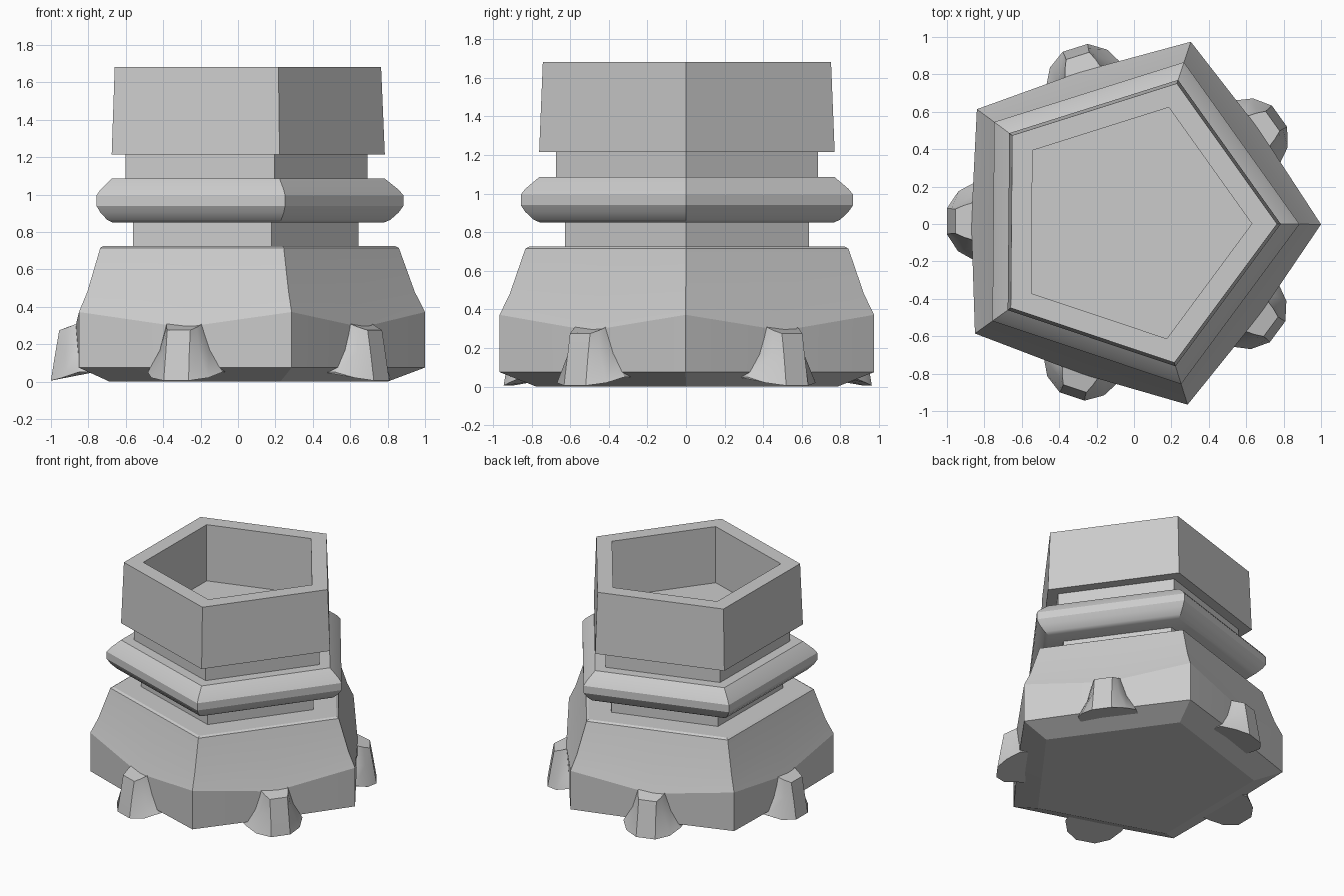
import bpy, bmesh, math
from mathutils import Vector

if "Cube" in bpy.data.objects:
    bpy.data.objects.remove(bpy.data.objects["Cube"])

CX, CY, ROT = -0.02, 0.007, math.radians(-0.5)
APO = math.cos(math.pi / 5)


def place(u, v, a, z):
    """Point u outward and v sideways from the axis, turned to angle a."""
    return Vector((CX + u * math.cos(a) - v * math.sin(a),
                   CY + u * math.sin(a) + v * math.cos(a), z))


def loft(name, rings, smooth=30):
    """Skin a stack of closed rings and cap both ends."""
    bm = bmesh.new()
    rows = [[bm.verts.new(p) for p in ring] for ring in rings]
    n = len(rows[0])
    for a, b in zip(rows, rows[1:]):
        for i in range(n):
            j = (i + 1) % n
            bm.faces.new((a[i], a[j], b[j], b[i]))
    bm.faces.new(rows[0][::-1])
    bm.faces.new(rows[-1])
    bmesh.ops.recalc_face_normals(bm, faces=bm.faces[:])
    me = bpy.data.meshes.new(name)
    bm.to_mesh(me)
    bm.free()
    ob = bpy.data.objects.new(name, me)
    bpy.context.collection.objects.link(ob)
    bpy.ops.object.select_all(action='DESELECT')
    ob.select_set(True)
    bpy.context.view_layer.objects.active = ob
    bpy.ops.object.shade_smooth_by_angle(angle=math.radians(smooth))
    return ob


def pentagon(r, z):
    return [place(r, 0, ROT + i * math.tau / 5, z) for i in range(5)]


def pentagon_mid(r, z, mid_r=None, mid_z=None):
    """Pentagon with an extra, movable point in the middle of each side."""
    pts = []
    for i in range(5):
        a = ROT + i * math.tau / 5
        pts.append(place(r, 0, a, z))
        pts.append(place(mid_r or r * APO, 0, a + math.pi / 5, mid_z or z))
    return pts


# Flared base, its upper band edge dipping toward each foot
loft("base", [pentagon_mid(*row) for row in (
    (0.82, 0.0), (1.02, 0.075, 0.835), (1.02, 0.372, 0.85, 0.29),
    (0.965, 0.48), (0.88, 0.715), (0.86, 0.725))], 10)

# Recessed necks
loft("lower_neck", [pentagon(0.665, 0.70), pentagon(0.665, 0.88)])
loft("upper_neck", [pentagon(0.713, 1.06), pentagon(0.713, 1.235)])

# Rounded collar
loft("collar_ring", [pentagon(r, z) for r, z in (
    (0.80, 0.85), (0.835, 0.865), (0.88, 0.905), (0.905, 0.94),
    (0.905, 0.995), (0.88, 1.025), (0.805, 1.085))])

# Hollow pentagonal cup
loft("cup", [pentagon(r, z) for r, z in (
    (0.805, 1.215), (0.785, 1.683), (0.65, 1.683), (0.65, 1.25))])

# Flared feet in the middle of each side: (outward, sideways, height)
foot_low = ((0.98, 0.07, 0.005), (0.92, 0.16, 0.02), (0.83, 0.21, 0.05), (0.75, 0.21, 0.05))
foot_mid = ((0.955, 0.066, 0.16), (0.90, 0.105, 0.16), (0.835, 0.14, 0.17), (0.75, 0.14, 0.17))
foot_top = ((0.935, 0.065, 0.275), (0.89, 0.085, 0.29), (0.84, 0.10, 0.31), (0.75, 0.10, 0.32))
for k in range(5):
    ang = ROT + math.pi / 5 + k * math.tau / 5
    rings = [[place(u, v, ang, z) for u, v, z in half]
             + [place(u, -v, ang, z) for u, v, z in reversed(half)]
             for half in (foot_low, foot_mid, foot_top)]
    loft(f"foot_{k + 1}", rings, 25)
